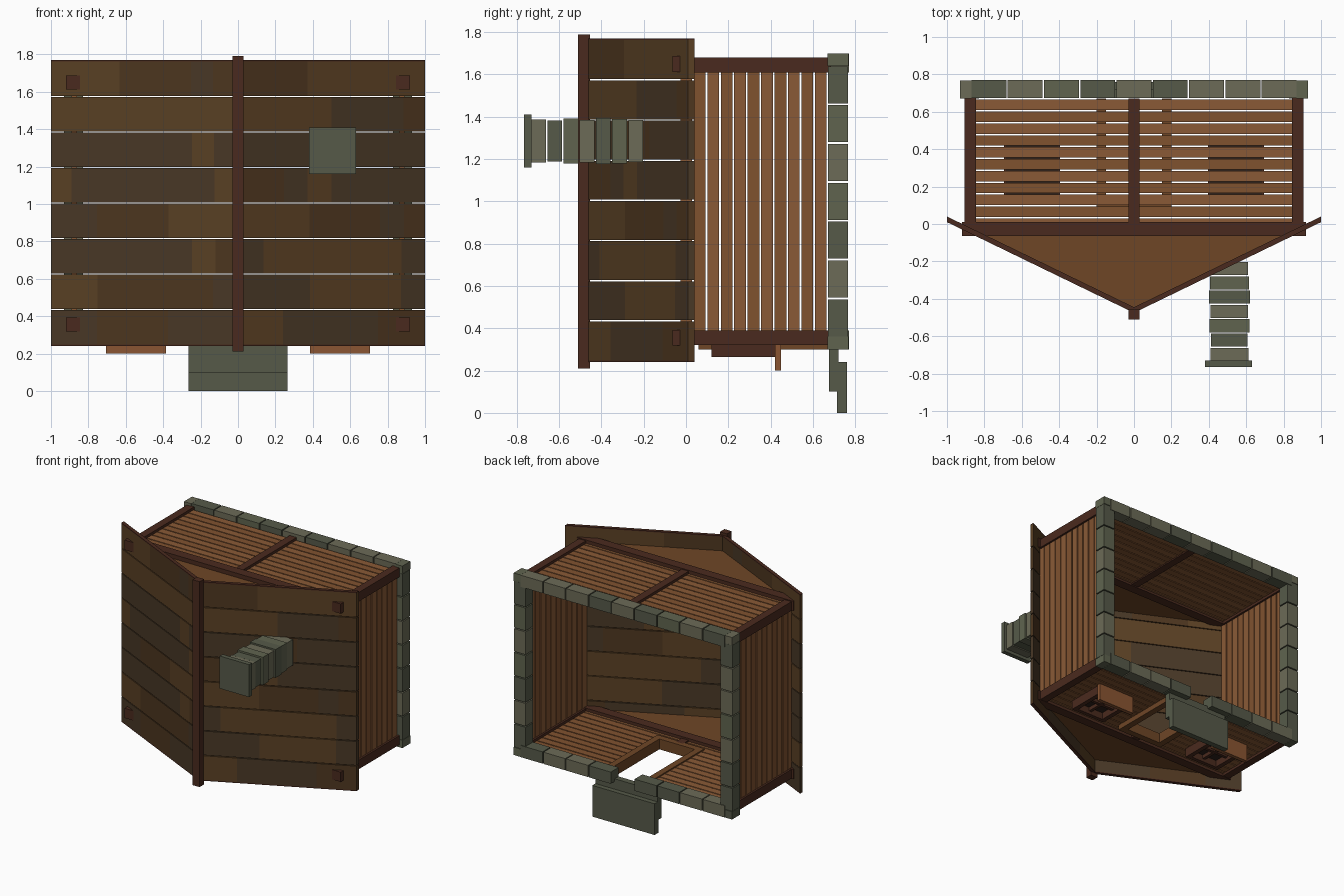
import bpy, bmesh, random

if "Cube" in bpy.data.objects:
    bpy.data.objects.remove(bpy.data.objects["Cube"])
random.seed(4)


def material(name, hexcol):
    c = [int(hexcol[i:i + 2], 16) / 255 for i in (0, 2, 4)]
    m = bpy.data.materials.new(name)
    m.diffuse_color = [((v + .055) / 1.055) ** 2.4 for v in c] + [1]
    m.use_nodes = True
    m.node_tree.nodes["Principled BSDF"].inputs["Base Color"].default_value = m.diffuse_color
    return m


BEAM = [material("dark_beam", "4a2a1e")]
WOOD = [material("plank_light", "8a5a36"), material("plank_mid", "80522f")]
TRIM = [material("trim_wood", "8a5532")]
GABLE = [material("gable_wood", "6e4626")]
DARK = [material("window_dark", "2e211a")]
ROOF = [material("roof_a", "5a4024"), material("roof_b", "493826"), material("roof_c", "4d361f")]
STONE = [material("stone_a", "6c6b57"), material("stone_b", "565a49"), material("stone_c", "60644f")]


def prism(bm, pts, z0, z1, mat=0):
    """Extrude an xy outline from z0 to z1."""
    lo = [bm.verts.new((x, y, z0)) for x, y in pts]
    hi = [bm.verts.new((x, y, z1)) for x, y in pts]
    n = len(pts)
    faces = [bm.faces.new(lo[::-1]), bm.faces.new(hi)]
    faces += [bm.faces.new((lo[i], lo[(i + 1) % n], hi[(i + 1) % n], hi[i])) for i in range(n)]
    for f in faces:
        f.material_index = mat


def box(bm, x0, x1, y0, y1, z0, z1, mat=0):
    prism(bm, [(x0, y0), (x1, y0), (x1, y1), (x0, y1)], z0, z1, mat)


def finish(name, bm, mats):
    bmesh.ops.recalc_face_normals(bm, faces=bm.faces)
    me = bpy.data.meshes.new(name)
    bm.to_mesh(me)
    bm.free()
    for m in mats:
        me.materials.append(m)
    ob = bpy.data.objects.new(name, me)
    bpy.context.collection.objects.link(ob)
    return ob


def boxes(name, items, mats, vary=False):
    bm = bmesh.new()
    for i, b in enumerate(items):
        box(bm, *b, mat=random.randrange(len(mats)) if vary else i % len(mats))
    return finish(name, bm, mats)


# Wall planks: eleven courses with narrow gaps
rows = [(-.03 + .0635 * i + .004, -.03 + .0635 * (i + 1) - .004) for i in range(11)]
boxes("back_wall", [(-.86, .86, a, b, 1.63, 1.66) for a, b in rows], WOOD)
for s, name in ((1, "right_wall"), (-1, "left_wall")):
    boxes(name, [(min(s * .86, s * .89), max(s * .86, s * .89), a, b, .36, 1.64)
                 for a, b in rows], WOOD)
front = []
for a, b in rows:
    if a > .09:
        front += [(-.86, -.19, a, b, .34, .37), (.19, .86, a, b, .34, .37)]
    else:
        front.append((-.86, .86, a, b, .34, .37))
boxes("front_wall", front, WOOD)

# Corner posts, middle posts and eave beams
boxes("corner_posts", [(s * .875 - .03, s * .875 + .03, 0, .685, z, z + .07)
                       for s in (-1, 1) for z in (.32, 1.61)], BEAM)
boxes("middle_posts", [(-.03, .03, 0, .67, 1.62, 1.68), (-.03, .03, 0, .08, .32, .38)], BEAM)
boxes("eave_beams", [(-.92, .92, -.065, .01, z, z + .075) for z in (.318, 1.612)], BEAM)

# Gable panels
bm = bmesh.new()
for z in (.345, 1.63):
    prism(bm, [(-.86, -.03), (0, -.45), (.86, -.03)], z, z + .025)
finish("gable_panels", bm, GABLE)


# Roof: eight courses per slope, each split into random boards
def slope(s, x0, x1, lift=0):
    y = lambda x: -.475 + .485 * x
    t = .03
    return [(s * x0, y(x0) - lift), (s * x1, y(x1) - lift),
            (s * x1, y(x1) + t), (s * x0, y(x0) + t)]


for s, name in ((1, "right_roof"), (-1, "left_roof")):
    bm = bmesh.new()
    for r in range(8):
        z = .245 + r * .19
        cuts = [0] + sorted(random.choice((.13, .25, .38, .5, .63, .75, .88))
                            + random.uniform(-.01, .01) for _ in range(3)) + [1]
        for i, (a, b) in enumerate(zip(cuts, cuts[1:])):
            if b - a > .03:
                prism(bm, slope(s, a, b), z + .003, z + .187, random.randrange(3))
            else:
                cuts[i + 1] = a
    finish(name, bm, ROOF)
bm = bmesh.new()
for s in (-1, 1):
    for z in (.24, 1.762):
        prism(bm, slope(s, 0, 1), z, z + .008)
finish("roof_edge_trim", bm, BEAM)
boxes("ridge_beam", [(-.03, .03, -.51, -.455, .21, 1.79)], BEAM)

# Chimney of stacked stones with a wider cap
layers = []
for i in range(7):
    a = -.735 + i * .0765
    j = random.uniform(-.008, .004)
    layers.append((.405 - j, .615 + j, a + .003, a + .073, 1.18 - j, 1.39 + j))
boxes("chimney", layers, STONE)
boxes("chimney_cap", [(.38, .63, -.765, -.73, 1.16, 1.41)], STONE[1:])

# Foundation ring, leaving out the middle front stone for the doorway
stones = []
for z0, z1 in ((.30, .39), (1.61, 1.70)):
    for i in range(9):
        if z0 < 1 and i == 4:
            continue
        x = -.873 + i * .194
        stones.append((x + .004, x + .19, .675, .77, z0, z1))
for s in (-1, 1):
    for i in range(7):
        z = .358 + i * .1835
        stones.append((s * .88 - .05, s * .88 + .05, .672, .765, z + .004, z + .179))
    for z in (.30, 1.64):
        stones.append((s * .9 - .03, s * .9 + .03, .67, .768, z, z + .06))
boxes("foundation_stones", stones, STONE, True)

# Door frame and stone steps
boxes("door_frame", [(-.2, -.15, .07, .67, .30, .38), (.15, .2, .07, .67, .30, .38),
                     (-.2, .2, .06, .11, .30, .38)], GABLE)
boxes("door_steps", [(-.265, .265, .675, .722, .10, .32),
                     (-.265, .265, .715, .76, 0, .24)], STONE[1:2])

# Windows with dark panes, cross bars and sills
for s, name in ((1, "right_window"), (-1, "left_window")):
    c = s * .545
    boxes(name + "_pane", [(c - .14, c + .14, .13, .42, .32, .335)], DARK)
    boxes(name + "_frame", [
        (c - .15, c - .115, .12, .42, .265, .335), (c + .115, c + .15, .12, .42, .265, .335),
        (c - .115, c + .115, .12, .15, .265, .335), (c - .115, c + .115, .39, .42, .265, .335),
        (c - .012, c + .012, .15, .39, .29, .32), (c - .115, c + .115, .258, .282, .291, .321)], BEAM)
    boxes(name + "_sill", [(c - .16, c + .16, .42, .45, .2, .335)], TRIM)
